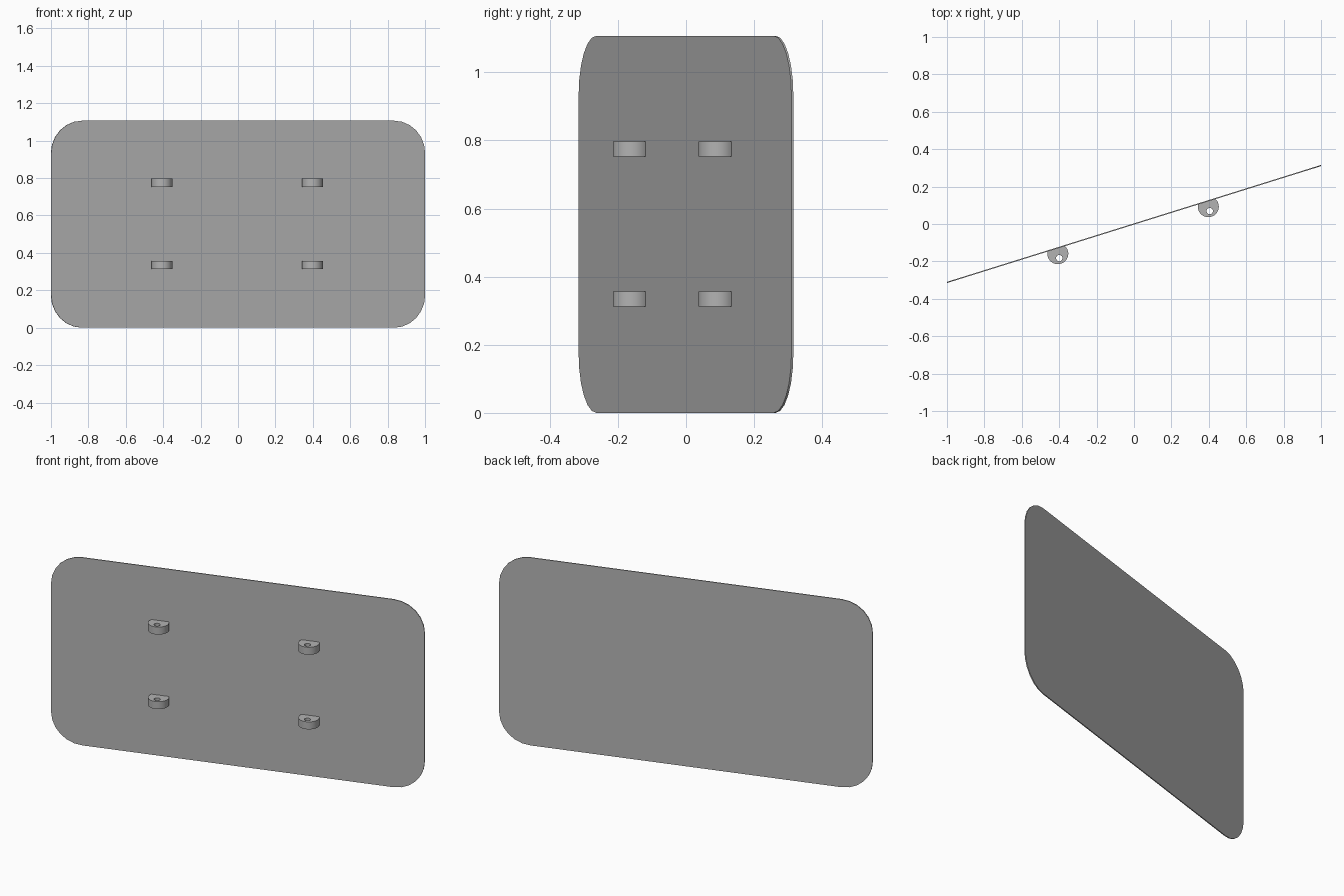
import bpy, bmesh
from math import sin, cos, pi, atan, acos, radians
from mathutils import Matrix

cube = bpy.data.objects.get("Cube")
if cube:
    bpy.data.objects.remove(cube, do_unlink=True)

HEIGHT, THICK = 1.107, 0.006
TURN = atan(0.3125)
HALF = 1.0475

grey = bpy.data.materials.new("mid grey")
grey.use_nodes = True
colour = (0.45, 0.45, 0.45, 1)
grey.diffuse_color = colour
grey.node_tree.nodes["Principled BSDF"].inputs["Base Color"].default_value = colour


def arc(cx, cy, r, start, end, steps):
    return [(cx + r * cos(start + (end - start) * i / steps),
             cy + r * sin(start + (end - start) * i / steps)) for i in range(steps + 1)]


def extrude_loops(name, loops, depth, matrix):
    """Fill closed outlines (inner ones become holes) and extrude along local z."""
    bm = bmesh.new()
    for loop in loops:
        vs = [bm.verts.new((x, y, 0)) for x, y in loop]
        for a, b in zip(vs, vs[1:] + vs[:1]):
            bm.edges.new((a, b))
    bmesh.ops.triangle_fill(bm, use_beauty=True, edges=bm.edges[:])
    ext = bmesh.ops.extrude_face_region(bm, geom=bm.faces[:], use_keep_orig=True)
    top = [g for g in ext["geom"] if isinstance(g, bmesh.types.BMVert)]
    bmesh.ops.translate(bm, verts=top, vec=(0, 0, depth))
    bmesh.ops.recalc_face_normals(bm, faces=bm.faces[:])
    bmesh.ops.dissolve_limit(bm, angle_limit=radians(1), verts=bm.verts[:], edges=bm.edges[:])
    bm.transform(matrix)
    mesh = bpy.data.meshes.new(name)
    bm.to_mesh(mesh)
    bm.free()
    mesh.materials.append(grey)
    obj = bpy.data.objects.new(name, mesh)
    bpy.context.collection.objects.link(obj)
    bpy.ops.object.select_all(action="DESELECT")
    obj.select_set(True)
    bpy.context.view_layer.objects.active = obj
    bpy.ops.object.shade_smooth_by_angle(angle=radians(30))
    return obj


turn = Matrix.Rotation(TURN, 4, "Z")

# Thin rounded panel, standing upright and turned about the vertical
R = 0.175
w, h = HALF - R, HEIGHT / 2 - R
outline = []
for i, (sx, sy) in enumerate([(1, 1), (-1, 1), (-1, -1), (1, -1)]):
    outline += arc(sx * w, sy * h, R, i * pi / 2, (i + 1) * pi / 2, 6)
stand = Matrix.Translation((0, THICK / 2, HEIGHT / 2)) @ Matrix.Rotation(pi / 2, 4, "X")
extrude_loops("panel", [outline], THICK, turn @ stand)

# Four cut-round lugs on the front, each with a vertical pin hole
r, offset = 0.056, 0.027
cut = pi / 2 - acos(offset / r)
body = arc(0, -offset, r, pi - cut, 2 * pi + cut, 24)
hole = arc(0, -0.052, 0.017, 0, 2 * pi, 16)[:-1]
for side, u in (("right", -0.436), ("left", 0.407)):
    for level, z in (("lower", 0.313), ("upper", 0.753)):
        place = turn @ Matrix.Translation((u, -THICK / 2, z))
        extrude_loops(f"{level}_{side}_lug", [body, hole], 0.044, place)
